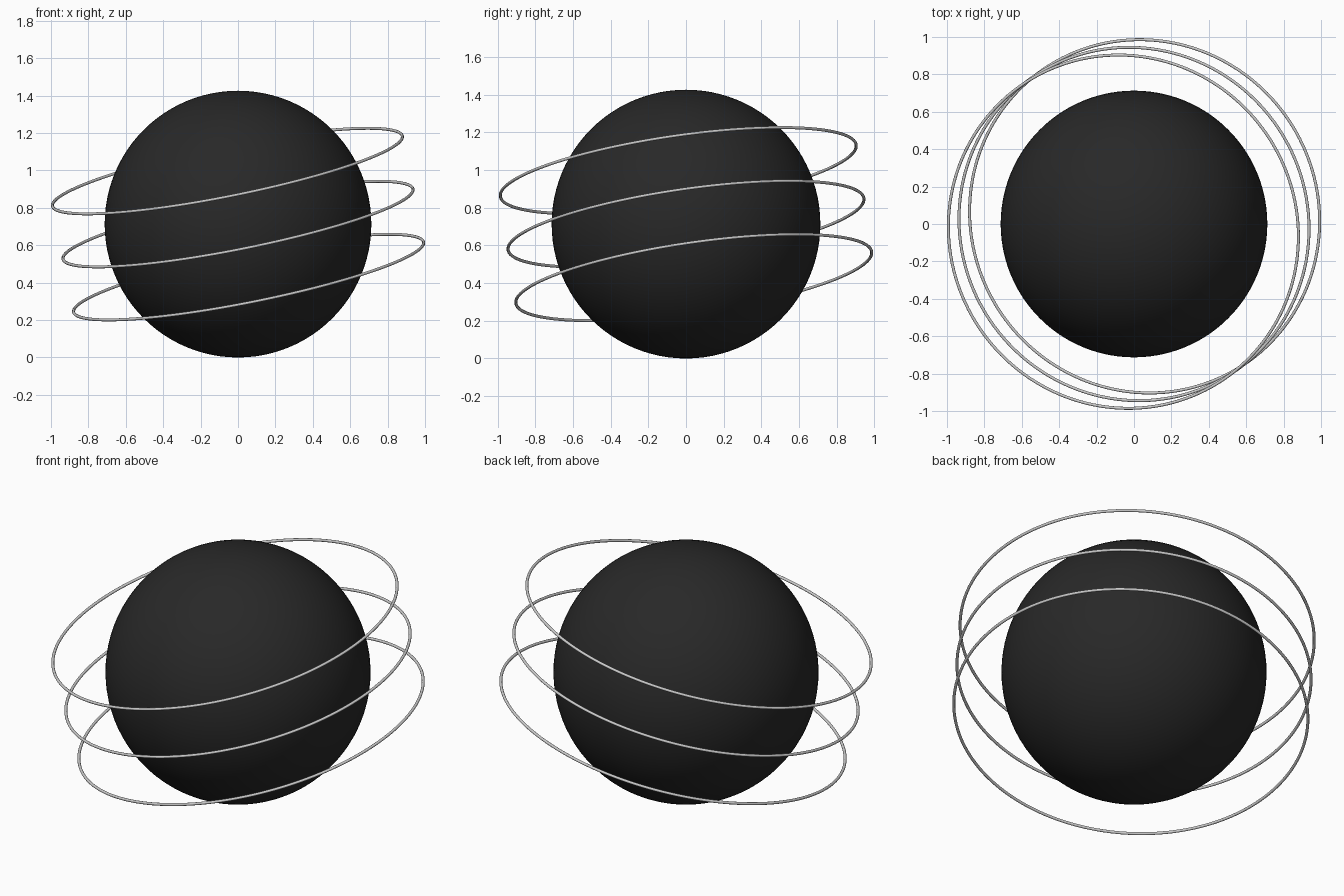
import bpy
from mathutils import Vector

if "Cube" in bpy.data.objects:
    bpy.data.objects.remove(bpy.data.objects["Cube"])


def material(name, rgb):
    m = bpy.data.materials.new(name)
    m.diffuse_color = (*rgb, 1)
    m.use_nodes = True
    m.node_tree.nodes["Principled BSDF"].inputs["Base Color"].default_value = m.diffuse_color
    return m


black = material("matte_black", (0.021, 0.021, 0.021))
metal = material("light_grey_metal", (0.60, 0.60, 0.60))

R = 0.713
centre = Vector((0, 0, R))

# Central ball
bpy.ops.mesh.primitive_uv_sphere_add(segments=96, ring_count=48, radius=R, location=centre)
ball = bpy.context.object
ball.name = "ball"
ball.data.materials.append(black)
bpy.ops.object.shade_smooth()

# Three thin tilted rings stacked along their shared axis
axis = Vector((-0.2, -0.145, 1)).normalized()
tilt = Vector((0, 0, 1)).rotation_difference(axis).to_euler()
for name, step in (("lower_ring", -1), ("middle_ring", 0), ("upper_ring", 1)):
    bpy.ops.mesh.primitive_torus_add(
        major_segments=160, minor_segments=12, major_radius=0.954, minor_radius=0.008,
        location=centre + axis * (0.292 * step), rotation=tilt)
    ring = bpy.context.object
    ring.name = name
    ring.data.materials.append(metal)
    bpy.ops.object.shade_smooth()
